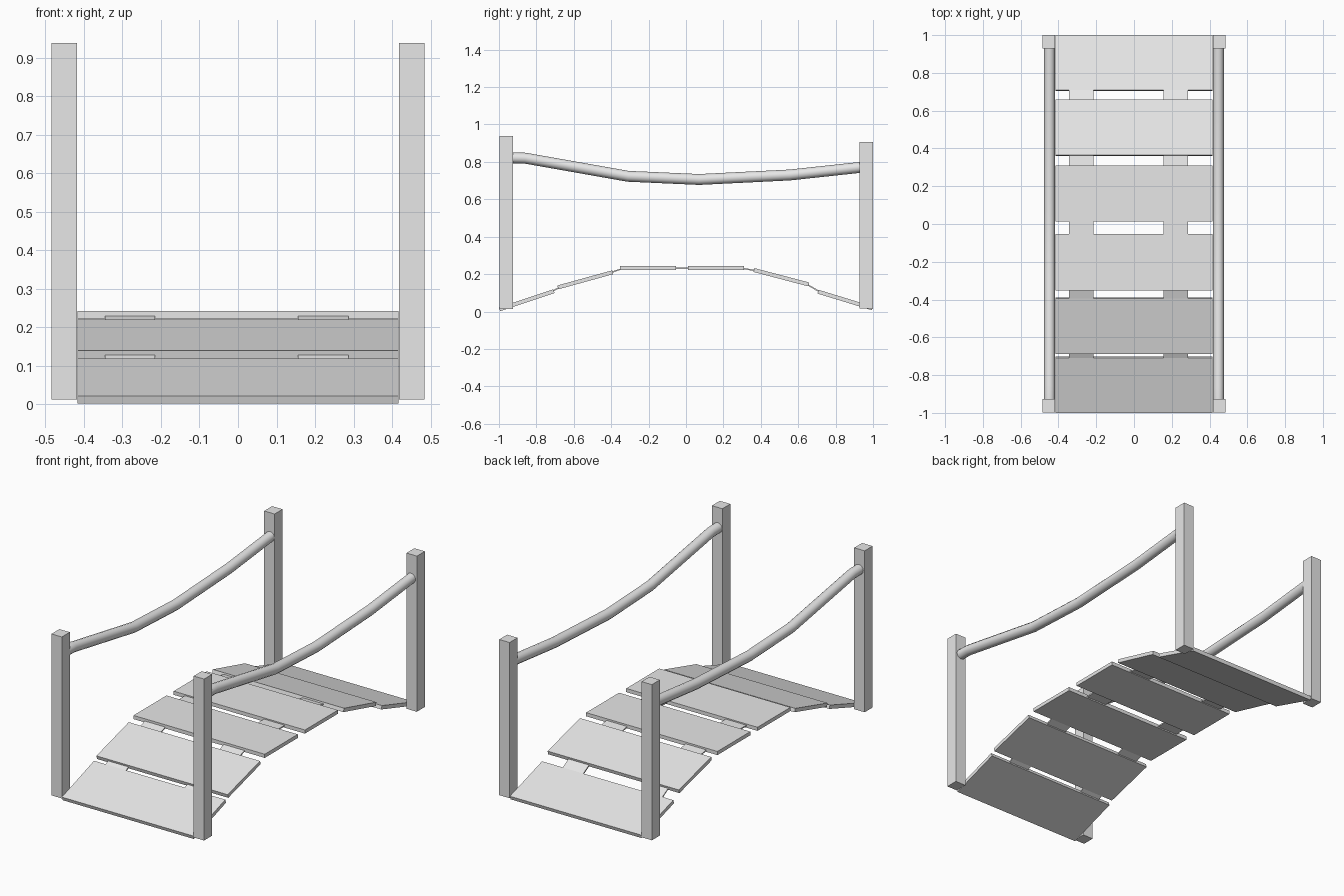
import bpy
import bmesh
from mathutils import Vector

cube = bpy.data.objects.get("Cube")
if cube:
    bpy.data.objects.remove(cube, do_unlink=True)

# Single plain grey
grey = bpy.data.materials.new("light_grey")
grey.use_nodes = True
colour = (0.8, 0.8, 0.8, 1)
grey.diffuse_color = colour
grey.node_tree.nodes["Principled BSDF"].inputs["Base Color"].default_value = colour


def add_object(name, data):
    obj = bpy.data.objects.new(name, data)
    obj.data.materials.append(grey)
    bpy.context.collection.objects.link(obj)
    return obj


def slab(name, x0, x1, start, end, thickness):
    """Board running from start to end in the (y, z) plane, extruded along x."""
    a, b = Vector(start), Vector(end)
    along = (b - a).normalized()
    up = Vector((-along.y, along.x)) * thickness / 2
    bm = bmesh.new()
    section = [bm.verts.new((x0, p.x, p.y)) for p in (a - up, b - up, b + up, a + up)]
    face = bm.faces.new(section)
    new = bmesh.ops.extrude_face_region(bm, geom=[face])["geom"]
    moved = [v for v in new if isinstance(v, bmesh.types.BMVert)]
    bmesh.ops.translate(bm, verts=moved, vec=(x1 - x0, 0, 0))
    bmesh.ops.recalc_face_normals(bm, faces=bm.faces[:])
    mesh = bpy.data.meshes.new(name)
    bm.to_mesh(mesh)
    bm.free()
    return add_object(name, mesh)


# Arched deck planks: centre line ends in (y, z)
planks = [
    ((-0.997, 0.012), (-0.706, 0.109)),
    ((-0.685, 0.129), (-0.392, 0.21)),
    ((-0.352, 0.232), (-0.053, 0.232)),
    ((0.012, 0.232), (0.31, 0.232)),
    ((0.363, 0.222), (0.656, 0.145)),
    ((0.706, 0.106), (0.997, 0.017)),
]
for i, (start, end) in enumerate(planks, 1):
    slab(f"plank_{i}", -0.416, 0.416, start, end, 0.021)

# Thin straps joining neighbouring planks
for side, x0, x1 in (("right", -0.345, -0.215), ("left", 0.156, 0.287)):
    for i in range(len(planks) - 1):
        a, b = Vector(planks[i][1]), Vector(planks[i + 1][0])
        a = a.lerp(Vector(planks[i][0]), 0.06)
        b = b.lerp(Vector(planks[i + 1][1]), 0.06)
        slab(f"strap_{side}_{i + 1}", x0, x1, a, b, 0.007)

# Corner posts and sagging handrails
rail_path = [(-0.945, 0.822), (-0.86, 0.82), (-0.31, 0.723),
             (0.07, 0.706), (0.555, 0.73), (0.945, 0.772)]
for side, s in (("right", -1), ("left", 1)):
    x0, x1 = sorted((s * 0.418, s * 0.484))
    slab(f"front_post_{side}", x0, x1, (-0.962, 0.013), (-0.962, 0.938), 0.072)
    slab(f"back_post_{side}", x0, x1, (0.964, 0.015), (0.964, 0.907), 0.072)

    curve = bpy.data.curves.new(f"handrail_{side}", "CURVE")
    curve.dimensions = "3D"
    curve.bevel_depth = 0.029
    curve.bevel_resolution = 4
    curve.use_fill_caps = True
    spline = curve.splines.new("POLY")
    spline.points.add(len(rail_path) - 1)
    for point, (y, z) in zip(spline.points, rail_path):
        point.co = (s * 0.447, y, z, 1)
    spline.use_smooth = True
    add_object(f"handrail_{side}", curve)
